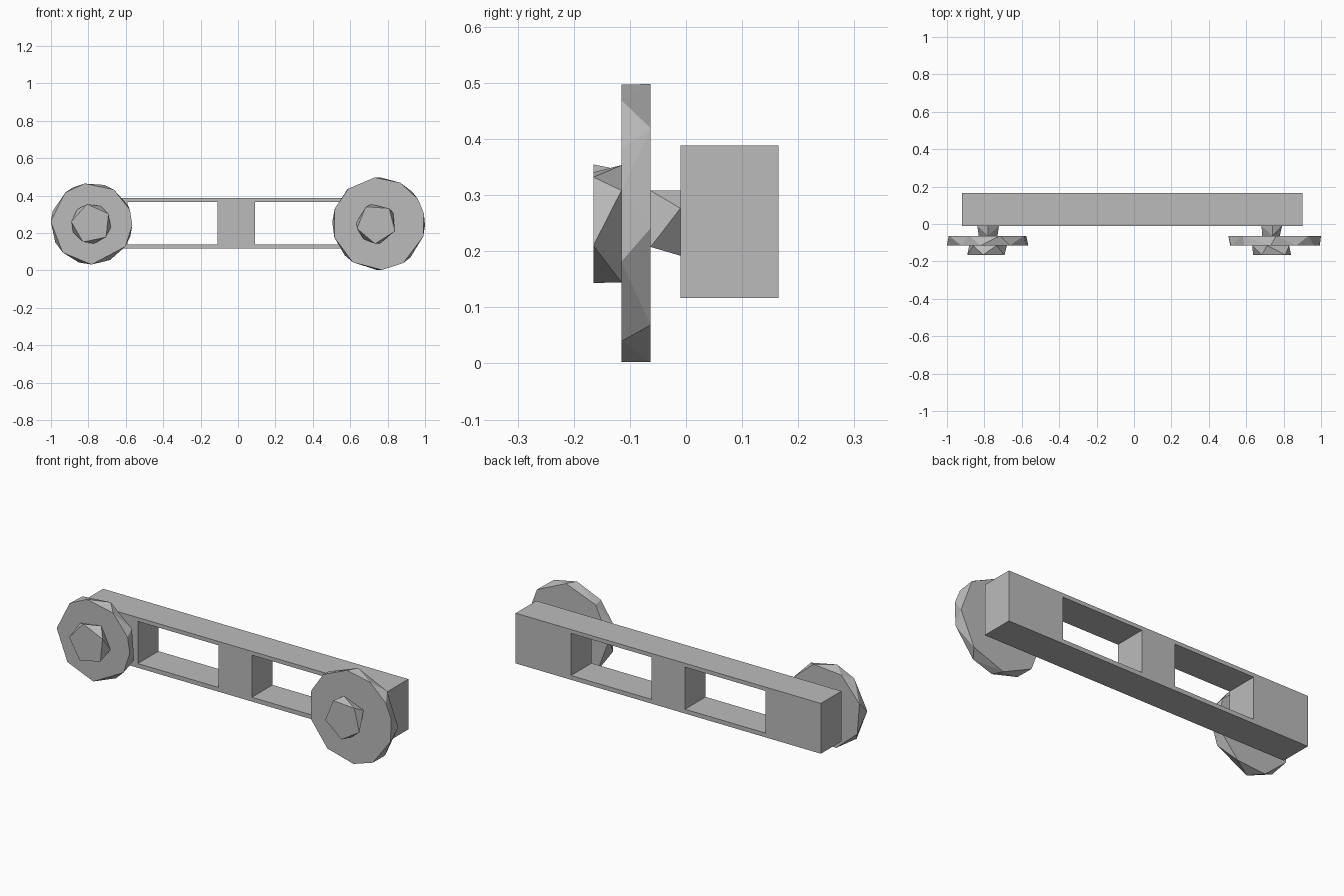
import bpy, bmesh
from math import radians, sin, cos
from mathutils import Vector

cube = bpy.data.objects.get("Cube")
if cube:
    bpy.data.objects.remove(cube, do_unlink=True)

# One plain grey for everything
grey = bpy.data.materials.new("plain grey")
grey.use_nodes = True
grey.diffuse_color = (0.5, 0.5, 0.5, 1)
grey.node_tree.nodes["Principled BSDF"].inputs["Base Color"].default_value = grey.diffuse_color


def finish(name, bm):
    bmesh.ops.recalc_face_normals(bm, faces=bm.faces)
    mesh = bpy.data.meshes.new(name)
    bm.to_mesh(mesh)
    bm.free()
    mesh.materials.append(grey)
    obj = bpy.data.objects.new(name, mesh)
    bpy.context.collection.objects.link(obj)
    return obj


def faceted_disc(name, x, radius, y_front, y_back, front, back):
    """Rough-cut disc: two polygons with different corner angles, wrapped in flat facets."""
    bm = bmesh.new()
    for y, angles in ((y_front, front), (y_back, back)):
        for a in map(radians, angles):
            bm.verts.new((x + radius * cos(a), y, 0.25 + radius * sin(a)))
    bmesh.ops.convex_hull(bm, input=bm.verts)
    bmesh.ops.dissolve_limit(bm, angle_limit=radians(1), verts=bm.verts, edges=bm.edges)
    return finish(name, bm)


def regular(sides, phase):
    return [phase + 360 * i / sides for i in range(sides)]


# Beam: a grid of cells with two windows left open
xs = (-0.92, -0.59, -0.11, 0.09, 0.57, 0.90)
zs = (0.117, 0.14, 0.367, 0.388)
bm = bmesh.new()
grid = [[bm.verts.new((x, -0.01, z)) for z in zs] for x in xs]
for i in range(5):
    for k in range(3):
        if k == 1 and i in (1, 3):
            continue
        bm.faces.new((grid[i][k], grid[i + 1][k], grid[i + 1][k + 1], grid[i][k + 1]))
extruded = bmesh.ops.extrude_face_region(bm, geom=bm.faces[:], use_keep_orig=True)
moved = [g for g in extruded["geom"] if isinstance(g, bmesh.types.BMVert)]
bmesh.ops.translate(bm, vec=Vector((0, 0.175, 0)), verts=moved)
finish("beam", bm)

# Wheels
faceted_disc("right_wheel", -0.783, 0.218, -0.115, -0.063,
             [-34, -2, 20, 57, 100, 130, 177, 225, 270], regular(8, 27))
faceted_disc("left_wheel", 0.752, 0.248, -0.115, -0.063,
             [-58, -16, 13, 32, 62, 95, 131, 161, 197, 236, 274], regular(8, -2))

# Hub caps in front of the wheels
faceted_disc("right_hub", -0.785, 0.107, -0.165, -0.115, regular(5, 30), regular(5, 62))
faceted_disc("left_hub", 0.74, 0.107, -0.165, -0.115, regular(5, 50), [33, 105, 177, 230, 280])

# Axles joining the wheels to the beam
faceted_disc("right_axle", -0.78, 0.058, -0.063, -0.01, regular(3, 90), regular(4, 0))
faceted_disc("left_axle", 0.74, 0.058, -0.063, -0.01, [90, -47, 200], [27, 90, 180, 270])
